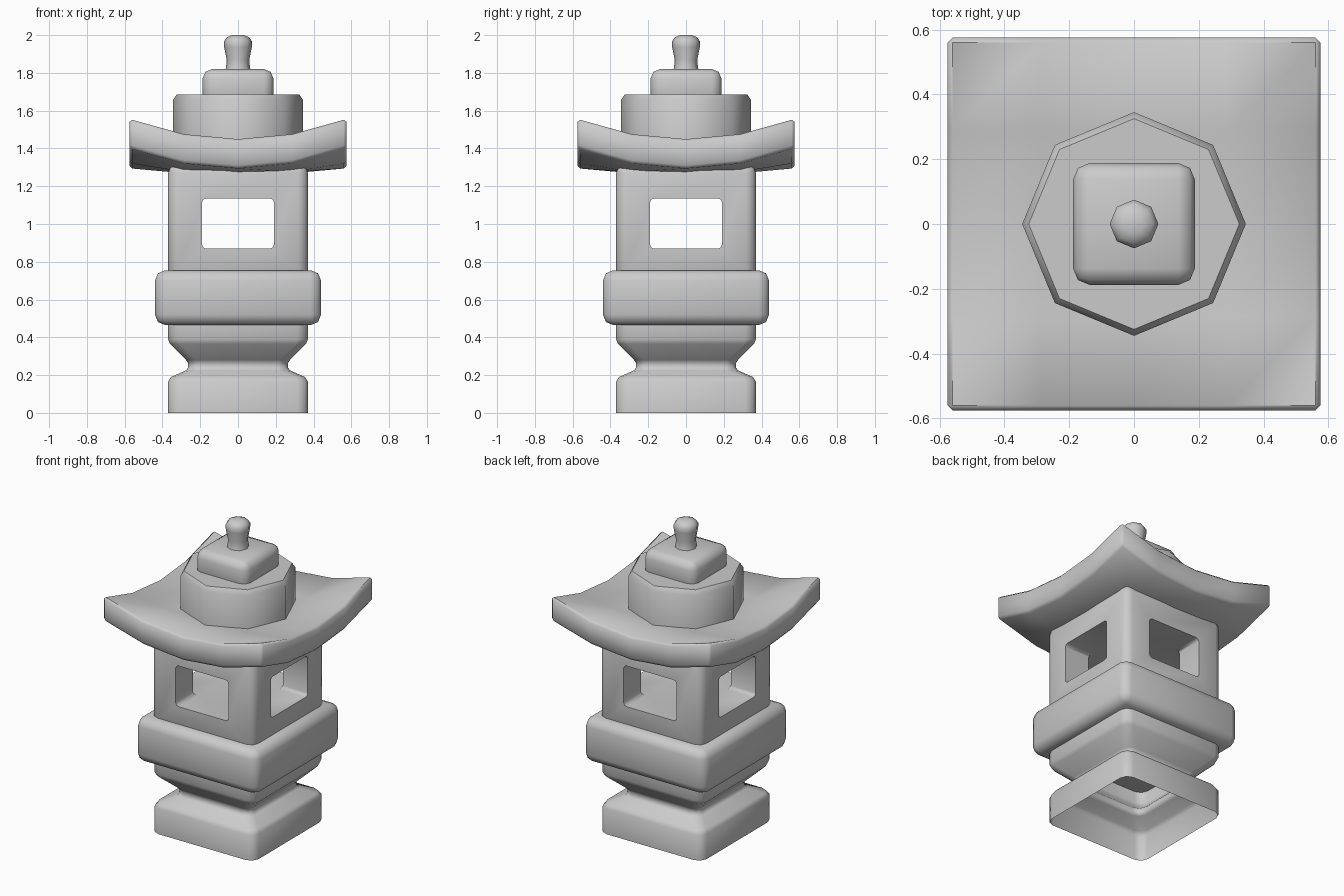
import bpy, bmesh
from math import sin, cos, pi, radians

default = bpy.data.objects.get("Cube")
if default:
    bpy.data.objects.remove(default, do_unlink=True)


def make_object(name, bm):
    bmesh.ops.recalc_face_normals(bm, faces=bm.faces)
    mesh = bpy.data.meshes.new(name)
    bm.to_mesh(mesh)
    bm.free()
    obj = bpy.data.objects.new(name, mesh)
    bpy.context.collection.objects.link(obj)
    return obj


def activate(obj):
    bpy.ops.object.select_all(action='DESELECT')
    obj.select_set(True)
    bpy.context.view_layer.objects.active = obj


def bevel(obj, width, segments=2):
    mod = obj.modifiers.new("Bevel", 'BEVEL')
    mod.width, mod.segments = width, segments
    mod.limit_method, mod.angle_limit = 'ANGLE', radians(50)
    activate(obj)
    bpy.ops.object.modifier_apply(modifier=mod.name)


def smooth(obj):
    activate(obj)
    bpy.ops.object.shade_smooth_by_angle(angle=radians(50))


def box(name, size, bottom, top, width):
    bm = bmesh.new()
    bmesh.ops.create_cube(bm, size=1)
    for v in bm.verts:
        v.co.x *= size[0]
        v.co.y *= size[1]
        v.co.z = top if v.co.z > 0 else bottom
    obj = make_object(name, bm)
    bevel(obj, width)
    return obj


def octagon(r):
    return [(r * cos(i * pi / 4), r * sin(i * pi / 4)) for i in range(8)]


def rounded_square(half, r=0.055, steps=3):
    points = []
    for q in range(4):
        a = q * pi / 2 + pi / 4
        cx, cy = ((half - r) * (1 if f(a) > 0 else -1) for f in (cos, sin))
        for s in range(steps):
            t = q * pi / 2 + s * pi / 2 / (steps - 1)
            points.append((cx + r * cos(t), cy + r * sin(t)))
    return points


def loft(name, section, profile, caps=True):
    bm = bmesh.new()
    rings = [[bm.verts.new((x, y, z)) for x, y in section(r)] for r, z in profile]
    n = len(rings[0])
    for low, high in zip(rings, rings[1:]):
        for i in range(n):
            j = (i + 1) % n
            bm.faces.new((low[i], low[j], high[j], high[i]))
    if caps:
        bm.faces.new(rings[0][::-1])
        bm.faces.new(rings[-1])
    return make_object(name, bm)


# Waisted pedestal, a shell open underneath
smooth(loft("pedestal", rounded_square,
            [(.37, 0), (.37, .165), (.355, .19), (.275, .225), (.265, .24),
             (.265, .265), (.275, .28), (.36, .365), (.37, .39), (.37, .48)],
            caps=False))

# Platform slab
smooth(box("platform", (.88, .88), .465, .755, .055))

# Light chamber with window tunnels crossing through it
chamber = box("light_chamber", (.74, .74), .7, 1.32, .05)
for size in ((.38, 1), (1, .38)):
    cutter = box("window_cutter", size, .87, 1.135, .02)
    cut = chamber.modifiers.new("Window", 'BOOLEAN')
    cut.operation, cut.solver, cut.object = 'DIFFERENCE', 'EXACT', cutter
    activate(chamber)
    bpy.ops.object.modifier_apply(modifier=cut.name)
    bpy.data.objects.remove(cutter, do_unlink=True)
smooth(chamber)

# Square roof with upswept corners
HALF = .575


def sweep(v, centre, rim):
    u, w = (v.co.x / HALF) ** 2, (v.co.y / HALF) ** 2
    return centre + rim * max(u, w) + .11 * u * w


bm = bmesh.new()
bmesh.ops.create_grid(bm, x_segments=4, y_segments=4, size=HALF)
lower = list(bm.verts)
result = bmesh.ops.extrude_face_region(bm, geom=list(bm.faces))
upper = [g for g in result["geom"] if isinstance(g, bmesh.types.BMVert)]
for v in lower:
    v.co.z = sweep(v, 1.26, .035)
for v in upper:
    v.co.z = sweep(v, 1.43, .02)
roof = make_object("roof", bm)
bevel(roof, .015, 1)
smooth(roof)

# Crown: octagonal drum, rounded cap and knob
smooth(loft("drum", octagon, [(.345, 1.38), (.345, 1.655), (.325, 1.685), (.29, 1.685)]))
smooth(box("cap", (.375, .375), 1.62, 1.82, .05))
smooth(loft("finial", octagon,
            [(.07, 1.8), (.063, 1.83), (.06, 1.87), (.073, 1.935), (.075, 1.965),
             (.06, 1.988), (.03, 2)]))
